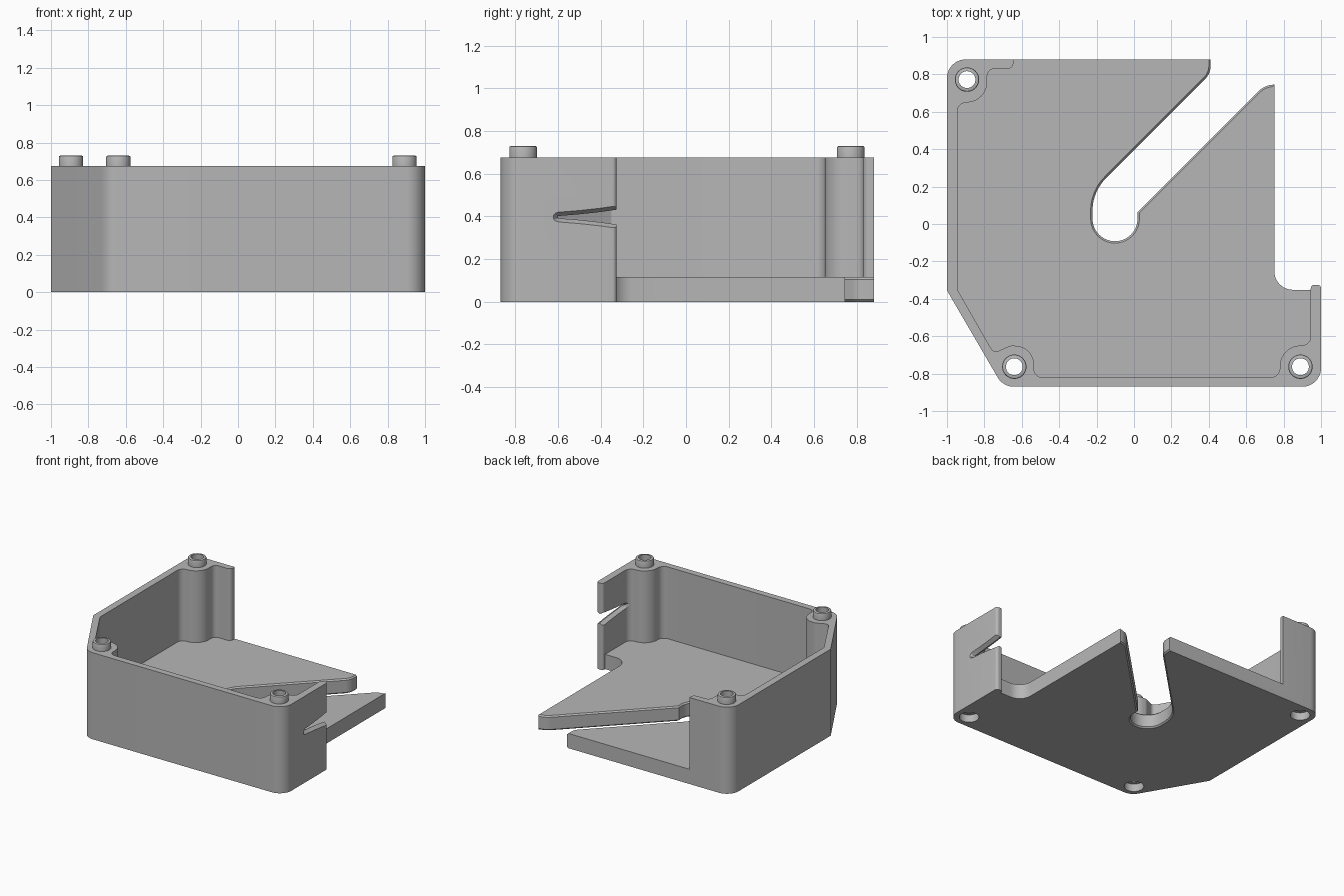
import bpy, bmesh, math
from mathutils import Vector

old = bpy.data.objects.get("Cube")
if old:
    bpy.data.objects.remove(old, do_unlink=True)

GREY = (0.47, 0.47, 0.47, 1)
mat = bpy.data.materials.new("plain grey")
mat.use_nodes = True
mat.diffuse_color = GREY
mat.node_tree.nodes["Principled BSDF"].inputs["Base Color"].default_value = GREY

FLOOR, WALL, POST = 0.115, 0.675, 0.73


def finish(bm, name):
    bmesh.ops.recalc_face_normals(bm, faces=bm.faces)
    mesh = bpy.data.meshes.new(name)
    bm.to_mesh(mesh)
    bm.free()
    mesh.materials.append(mat)
    obj = bpy.data.objects.new(name, mesh)
    bpy.context.collection.objects.link(obj)
    return obj


def rounded(corners, steps=10):
    """Turn (x, y, radius) corners into an outline with filleted corners."""
    out = []
    for i, (x, y, r) in enumerate(corners):
        p = Vector((x, y))
        if r == 0:
            out.append(p)
            continue
        a = (Vector(corners[i - 1][:2]) - p).normalized()
        b = (Vector(corners[(i + 1) % len(corners)][:2]) - p).normalized()
        half = a.angle(b) / 2
        centre = p + (a + b).normalized() * (r / math.sin(half))
        start = p + a * (r / math.tan(half)) - centre
        end = p + b * (r / math.tan(half)) - centre
        sweep = start.angle(end)
        for k in range(steps + 1):
            t = k / steps
            out.append(centre + (start * math.sin((1 - t) * sweep)
                                 + end * math.sin(t * sweep)) / math.sin(sweep))
    return out


def prism(outline, z0, z1):
    bm = bmesh.new()
    face = bm.faces.new([bm.verts.new((p.x, p.y, z0)) for p in outline])
    ext = bmesh.ops.extrude_face_region(bm, geom=[face])["geom"]
    for v in ext:
        if isinstance(v, bmesh.types.BMVert):
            v.co.z = z1
    return bm


def cylinder(name, x, y, r, z0, z1, chamfer=0):
    ring = [Vector((x + r * math.cos(a), y + r * math.sin(a)))
            for a in (math.tau * k / 40 for k in range(40))]
    bm = prism(ring, z0, z1)
    if chamfer:
        rim = [e for e in bm.edges if all(v.co.z == e.verts[0].co.z > z0 + 0.01 for v in e.verts)]
        bmesh.ops.bevel(bm, geom=rim, offset=chamfer, segments=2, profile=0.5,
                        affect='EDGES', clamp_overlap=False)
    return finish(bm, name)


def combine(target, other, operation):
    mod = target.modifiers.new(operation.lower(), 'BOOLEAN')
    mod.operation, mod.solver, mod.object = operation, 'EXACT', other
    bpy.context.view_layer.objects.active = target
    bpy.ops.object.modifier_apply(modifier=mod.name)
    bpy.data.objects.remove(other, do_unlink=True)


# Outer edge shared by the floor and the wall
outer = [(-1, 0.88, 0.1), (-1, -0.355, 0.02), (-0.70, -0.87, 0.1),
         (1, -0.87, 0.1), (1, -0.325, 0.02), (0.945, -0.325, 0.02)]

# Floor plate with its diagonal keyhole slot
slot_edge = [(0.945, -0.352, 0), (0.75, -0.352, 0.1), (0.75, 0.745, 0),
             (0.70, 0.745, 0.12), (0.018, 0.063, 0), (0.022, -0.092, 0.12),
             (-0.222, -0.092, 0.12), (-0.222, 0.173, 0.25),
             (0.41, 0.805, 0.1), (0.41, 0.88, 0)]
bm = prism(rounded(outer + slot_edge), 0, FLOOR)


def on_slot(e):
    a, b = (v.co for v in e.verts)
    m = (a + b) / 2
    return (abs(a.z - b.z) < 1e-4 and -0.23 < m.x < 0.745
            and -0.1 < m.y < 0.875)


bmesh.ops.bevel(bm, geom=[e for e in bm.edges if on_slot(e)], offset=0.01,
                segments=1, affect='EDGES', clamp_overlap=False)
body = finish(bm, "enclosure_base")

# Side walls with thickened corner bosses
inner = [(0.945, -0.65, 0.05), (0.78, -0.65, 0.11), (0.78, -0.82, 0.05),
         (-0.535, -0.82, 0.045), (-0.535, -0.655, 0.1), (-0.66, -0.65, 0.05),
         (-0.75, -0.69, 0.03), (-0.945, -0.35, 0.02), (-0.945, 0.65, 0.05),
         (-0.785, 0.65, 0.11), (-0.785, 0.83, 0.04), (-0.645, 0.83, 0.03),
         (-0.645, 0.88, 0)]
wall = finish(prism(rounded(outer + inner), FLOOR / 2, WALL), "side_wall")
combine(body, wall, 'UNION')

# Locating posts, screw holes and the matching sockets underneath
for x, y in ((-0.893, 0.772), (-0.64, -0.763), (0.89, -0.763)):
    combine(body, cylinder("post", x, y, 0.065, WALL - 0.05, POST, 0.008), 'UNION')
    combine(body, cylinder("screw_hole", x, y, 0.045, -0.1, POST + 0.1), 'DIFFERENCE')
    combine(body, cylinder("socket", x, y, 0.07, -0.1, 0.06), 'DIFFERENCE')

# Flared cable notch in the end of the side wall, narrowest mid-thickness
MID = 0.397
wide = [(-0.30, 0.063), (-0.33, 0.058), (-0.4, 0.048), (-0.5, 0.037),
        (-0.6, 0.029), (-0.62, 0.021), (-0.63, 0.008)]
narrow = [(max(y, -0.605 + 0.001 * i), max(h - 0.024, 0.003)) for i, (y, h) in enumerate(wide)]
bm = bmesh.new()
rings = []
for x, profile in ((0.935, wide), (0.9725, narrow), (1.01, wide)):
    loop = [(y, MID + h) for y, h in profile] + [(y, MID - h) for y, h in reversed(profile)]
    rings.append([bm.verts.new((x, y, z)) for y, z in loop])
bm.faces.new(rings[0])
bm.faces.new(rings[-1])
for lo, hi in zip(rings, rings[1:]):
    for i in range(len(lo)):
        bm.faces.new((lo[i - 1], lo[i], hi[i], hi[i - 1]))
combine(body, finish(bm, "cable_notch"), 'DIFFERENCE')

# Smooth rounded corners, crisp edges elsewhere
bpy.ops.object.select_all(action='DESELECT')
body.select_set(True)
bpy.context.view_layer.objects.active = body
bpy.ops.object.shade_smooth_by_angle(angle=math.radians(30))
